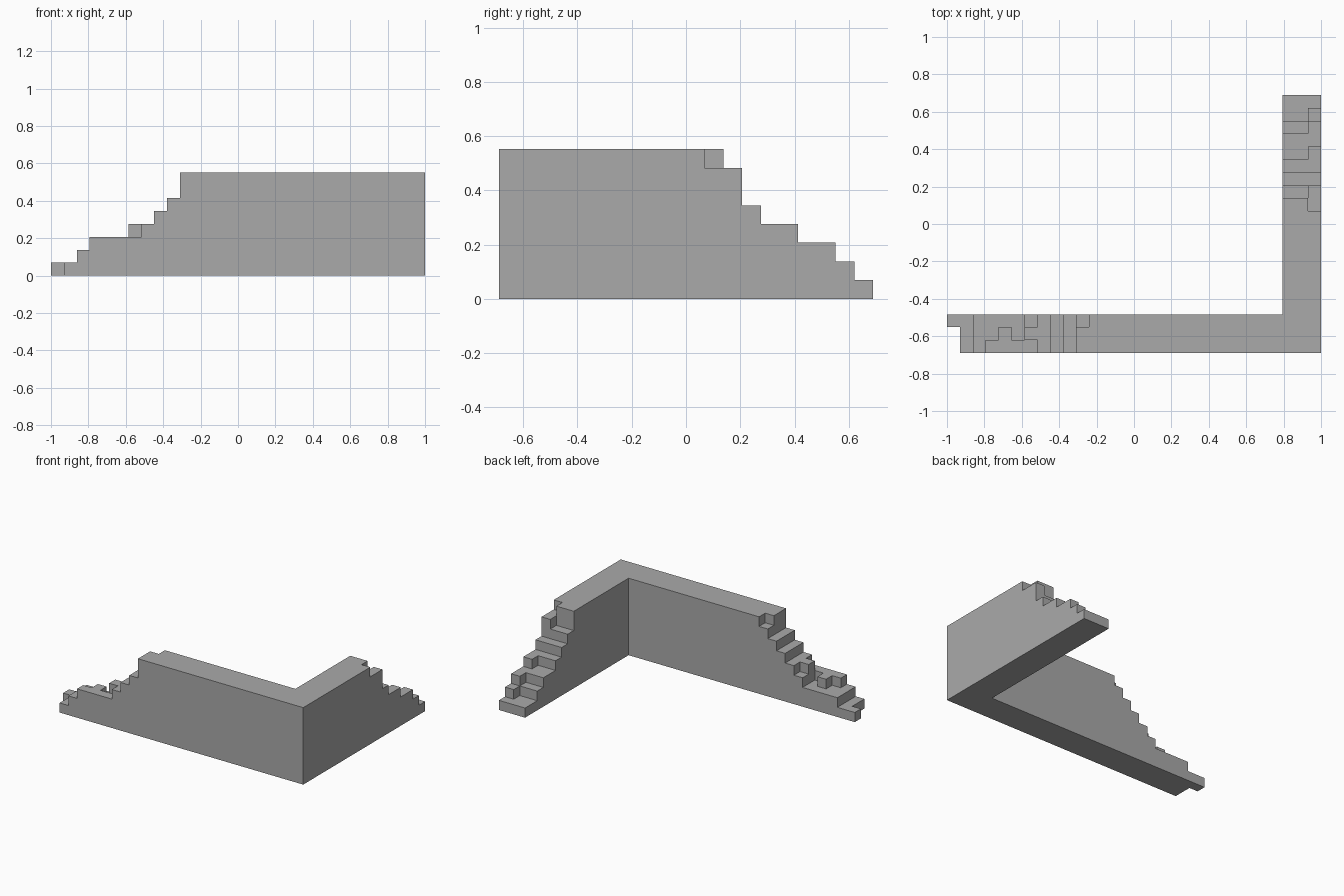
import bpy
import bmesh
from mathutils import Vector

if "Cube" in bpy.data.objects:
    bpy.data.objects.remove(bpy.data.objects["Cube"], do_unlink=True)

# Block grid: plan size, wall thickness and full height in blocks
LONG, DEEP, THICK, FULL = 29, 20, 3, 8
UNIT = 2 / LONG

stone = bpy.data.materials.new("stone grey")
stone.use_nodes = True
grey = (0.4, 0.4, 0.4, 1)
stone.diffuse_color = grey
stone.node_tree.nodes["Principled BSDF"].inputs["Base Color"].default_value = grey

# Broken ends: block heights from each tip inward, one string per row of blocks
long_rows = ["01233334568", "01223244568", "11222234567"]   # front to back
short_rows = ["112334568", "112334568", "123344577"]        # inside to outside


def profile(steps, length):
    return [int(c) for c in steps] + [FULL] * (length - len(steps))


heights = {}
for row, steps in enumerate(long_rows):
    for x, h in enumerate(profile(steps, LONG)):
        heights[x, row] = h
for row, steps in enumerate(short_rows):
    for i, h in enumerate(profile(steps, DEEP - THICK)):
        heights[LONG - THICK + row, DEEP - 1 - i] = h

blocks = {(x, y, z) for (x, y), h in heights.items() for z in range(h)}

# Outer skin of the block stack
bm = bmesh.new()
corners = {}


def corner(p):
    key = tuple(round(c) for c in p)
    if key not in corners:
        x, y, z = key
        corners[key] = bm.verts.new(
            ((x - LONG / 2) * UNIT, (y - DEEP / 2) * UNIT, z * UNIT))
    return corners[key]


for block in blocks:
    for axis in range(3):
        for side in (-1, 1):
            n = Vector((0, 0, 0))
            n[axis] = side
            if tuple(round(b + d) for b, d in zip(block, n)) in blocks:
                continue
            u = Vector((0, 0, 0))
            u[(axis + 1) % 3] = 1
            v = n.cross(u)
            mid = Vector(block) + Vector((0.5, 0.5, 0.5)) + n / 2
            ring = [-u - v, u - v, u + v, v - u]
            bm.faces.new([corner(mid + r / 2) for r in ring])

# Merge flush block faces into large flat walls and treads
bmesh.ops.dissolve_limit(bm, angle_limit=0.01, verts=bm.verts, edges=bm.edges)
mesh = bpy.data.meshes.new("ruined_corner_wall")
bm.to_mesh(mesh)
bm.free()
mesh.materials.append(stone)
wall = bpy.data.objects.new("ruined_corner_wall", mesh)
bpy.context.collection.objects.link(wall)
